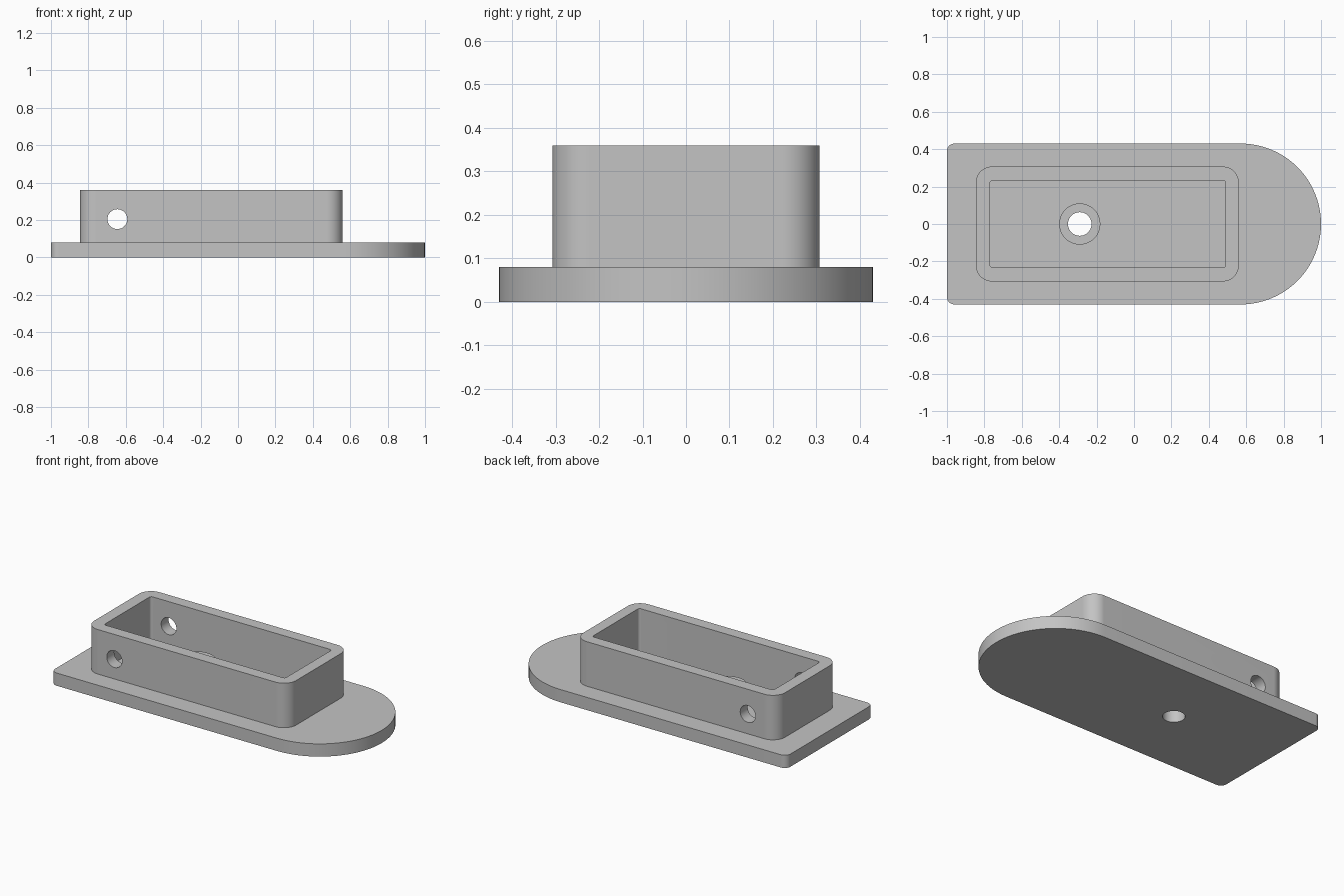
import bpy, bmesh
from math import radians, sin, cos, pi

cube = bpy.data.objects.get("Cube")
if cube:
    bpy.data.objects.remove(cube)

grey = bpy.data.materials.new("plain grey")
grey.use_nodes = True
grey.diffuse_color = (0.55, 0.55, 0.55, 1)
grey.node_tree.nodes["Principled BSDF"].inputs["Base Color"].default_value = (0.55, 0.55, 0.55, 1)


def outline(x0, x1, half_y, r_back, r_front, steps=24):
    """Rounded rectangle, with one corner radius at each end."""
    corners = [(x1, 1, r_front, 0), (x0, 1, r_back, 1),
               (x0, -1, r_back, 2), (x1, -1, r_front, 3)]
    points = []
    for x, side, r, quarter in corners:
        cx = x - r if x == x1 else x + r
        cy = side * (half_y - r)
        for i in range(steps + 1):
            a = (quarter + i / steps) * pi / 2
            points.append((cx + r * cos(a), cy + r * sin(a)))
    return points


def prism(name, points, z0, z1):
    """Extrude a closed outline upwards."""
    bm = bmesh.new()
    face = bm.faces.new([bm.verts.new((x, y, z0)) for x, y in points])
    top = bmesh.ops.extrude_face_region(bm, geom=[face])["geom"]
    bmesh.ops.translate(bm, vec=(0, 0, z1 - z0),
                        verts=[v for v in top if isinstance(v, bmesh.types.BMVert)])
    bmesh.ops.remove_doubles(bm, verts=bm.verts, dist=1e-5)
    bmesh.ops.recalc_face_normals(bm, faces=bm.faces)
    mesh = bpy.data.meshes.new(name)
    bm.to_mesh(mesh)
    bm.free()
    mesh.materials.append(grey)
    obj = bpy.data.objects.new(name, mesh)
    bpy.context.collection.objects.link(obj)
    return obj


def cylinder(name, r, depth, loc, rot=(0, 0, 0)):
    bpy.ops.mesh.primitive_cylinder_add(vertices=64, radius=r, depth=depth,
                                        location=loc, rotation=rot)
    obj = bpy.context.object
    obj.name = name
    obj.data.materials.append(grey)
    return obj


def select(obj):
    bpy.ops.object.select_all(action="DESELECT")
    obj.select_set(True)
    bpy.context.view_layer.objects.active = obj


def combine(obj, other, operation):
    """Apply a boolean and discard the helper."""
    other.hide_render = True
    mod = obj.modifiers.new(operation.lower(), "BOOLEAN")
    mod.operation, mod.solver, mod.object = operation, "EXACT", other
    select(obj)
    bpy.ops.object.modifier_apply(modifier=mod.name)
    bpy.data.objects.remove(other)


PLATE_TOP, RIM = 0.08, 0.36
HOLE_X = -0.29

# Base plate with one fully rounded end
plate = prism("base_plate", outline(-1, 1, 0.43, 0.04, 0.43), 0, PLATE_TOP)

# Hollow box wall with a cross hole through both long sides
wall = prism("box_wall", outline(-0.845, 0.56, 0.307, 0.085, 0.085), 0.04, RIM)
combine(wall, prism("cavity", outline(-0.77, 0.49, 0.233, 0.015, 0.015), 0, RIM + 0.1), "DIFFERENCE")
combine(wall, cylinder("cross_hole", 0.053, 1, (-0.645, 0, 0.205), (pi / 2, 0, 0)), "DIFFERENCE")

# Round boss on the floor of the box
boss = cylinder("boss", 0.11, 0.14, (HOLE_X, 0, 0.11))

# Merge into one solid body, then drill the vertical hole
combine(plate, wall, "UNION")
combine(plate, boss, "UNION")
combine(plate, cylinder("floor_hole", 0.063, 1, (HOLE_X, 0, 0.1)), "DIFFERENCE")
plate.name = "plate_with_box"

select(plate)
bpy.ops.object.shade_smooth_by_angle(angle=radians(30))
